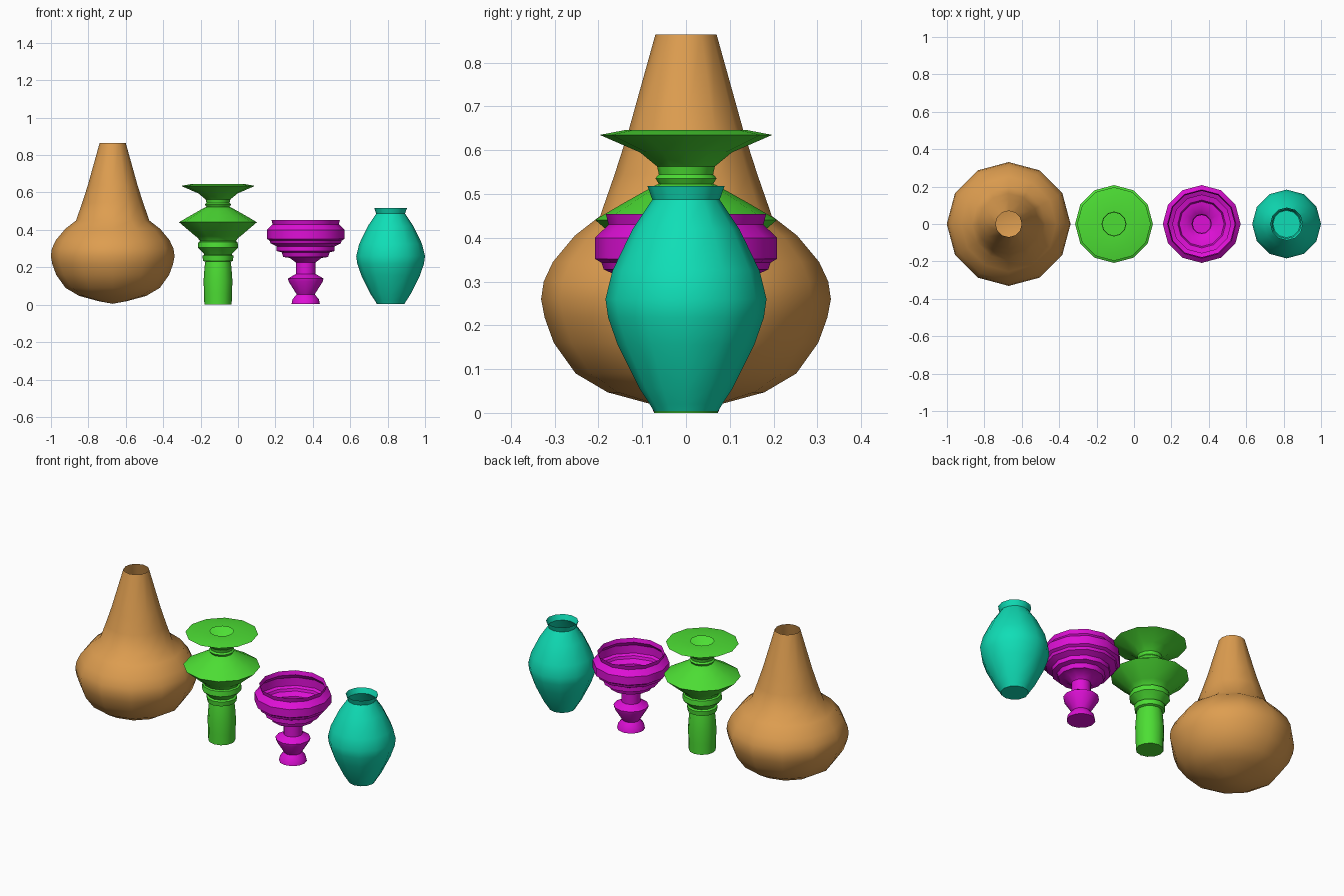
import bpy, bmesh, math

SIDES = 12


def vase(name, x, color, profile):
    """Open-topped lathe: (radius, height) profile from the closed bottom to the rim."""
    bm = bmesh.new()
    rings = []
    for r, z in profile:
        if r == 0:
            rings.append([bm.verts.new((0, 0, z))])
        else:
            rings.append([bm.verts.new((r * math.cos(2 * math.pi * i / SIDES),
                                        r * math.sin(2 * math.pi * i / SIDES), z))
                          for i in range(SIDES)])
    for a, b in zip(rings, rings[1:]):
        for i in range(SIDES):
            j = (i + 1) % SIDES
            if len(a) == 1:
                bm.faces.new((a[0], b[j], b[i]))
            else:
                bm.faces.new((a[i], a[j], b[j], b[i]))
    mesh = bpy.data.meshes.new(name)
    bm.to_mesh(mesh)
    bm.free()
    obj = bpy.data.objects.new(name, mesh)
    obj.location.x = x
    bpy.context.collection.objects.link(obj)
    mat = bpy.data.materials.new(name + "_paint")
    mat.diffuse_color = (*color, 1)
    mesh.materials.append(mat)
    # smooth round the body, crisp at the profile creases
    bpy.ops.object.select_all(action='DESELECT')
    obj.select_set(True)
    bpy.context.view_layer.objects.active = obj
    bpy.ops.object.shade_smooth_by_angle(angle=math.radians(35))
    return obj


# Gourd-shaped vase with a tapering neck
vase("gourd_vase", -0.67, (0.73, 0.34, 0.08), [
    (0, 0.005), (0.076, 0.019), (0.179, 0.047), (0.252, 0.09), (0.302, 0.16),
    (0.323, 0.218), (0.331, 0.26), (0.325, 0.30), (0.304, 0.345), (0.254, 0.405),
    (0.196, 0.45), (0.163, 0.545), (0.133, 0.638), (0.07, 0.864)])

# Tall stacked-disc vase
vase("disc_vase", -0.107, (0.073, 0.73, 0.034), [
    (0, 0), (0.073, 0), (0.075, 0.06), (0.077, 0.13), (0.072, 0.2), (0.068, 0.23),
    (0.08, 0.235), (0.083, 0.262), (0.072, 0.268), (0.092, 0.29), (0.108, 0.305),
    (0.105, 0.335), (0.096, 0.34), (0.11, 0.36), (0.12, 0.366), (0.208, 0.441),
    (0.15, 0.475), (0.106, 0.5), (0.07, 0.52), (0.062, 0.523), (0.07, 0.536),
    (0.062, 0.545), (0.066, 0.563), (0.105, 0.595), (0.197, 0.635),
    (0.14, 0.646), (0.064, 0.646)])

# Stepped bowl on a waisted stem
vase("stepped_goblet", 0.362, (0.73, 0.005, 0.67), [
    (0, 0.003), (0.076, 0.003), (0.07, 0.03), (0.048, 0.055), (0.092, 0.125),
    (0.095, 0.14), (0.052, 0.165), (0.052, 0.225), (0.085, 0.25), (0.12, 0.255),
    (0.128, 0.28), (0.155, 0.287), (0.155, 0.312), (0.188, 0.328), (0.193, 0.343),
    (0.208, 0.352), (0.208, 0.4), (0.177, 0.43), (0.183, 0.454)])

# Shouldered vase with a flared collar
vase("collared_vase", 0.816, (0.005, 0.73, 0.47), [
    (0, 0.003), (0.073, 0.003), (0.083, 0.02), (0.106, 0.055), (0.156, 0.155),
    (0.178, 0.218), (0.184, 0.26), (0.168, 0.325), (0.122, 0.42), (0.077, 0.487),
    (0.088, 0.518)])
